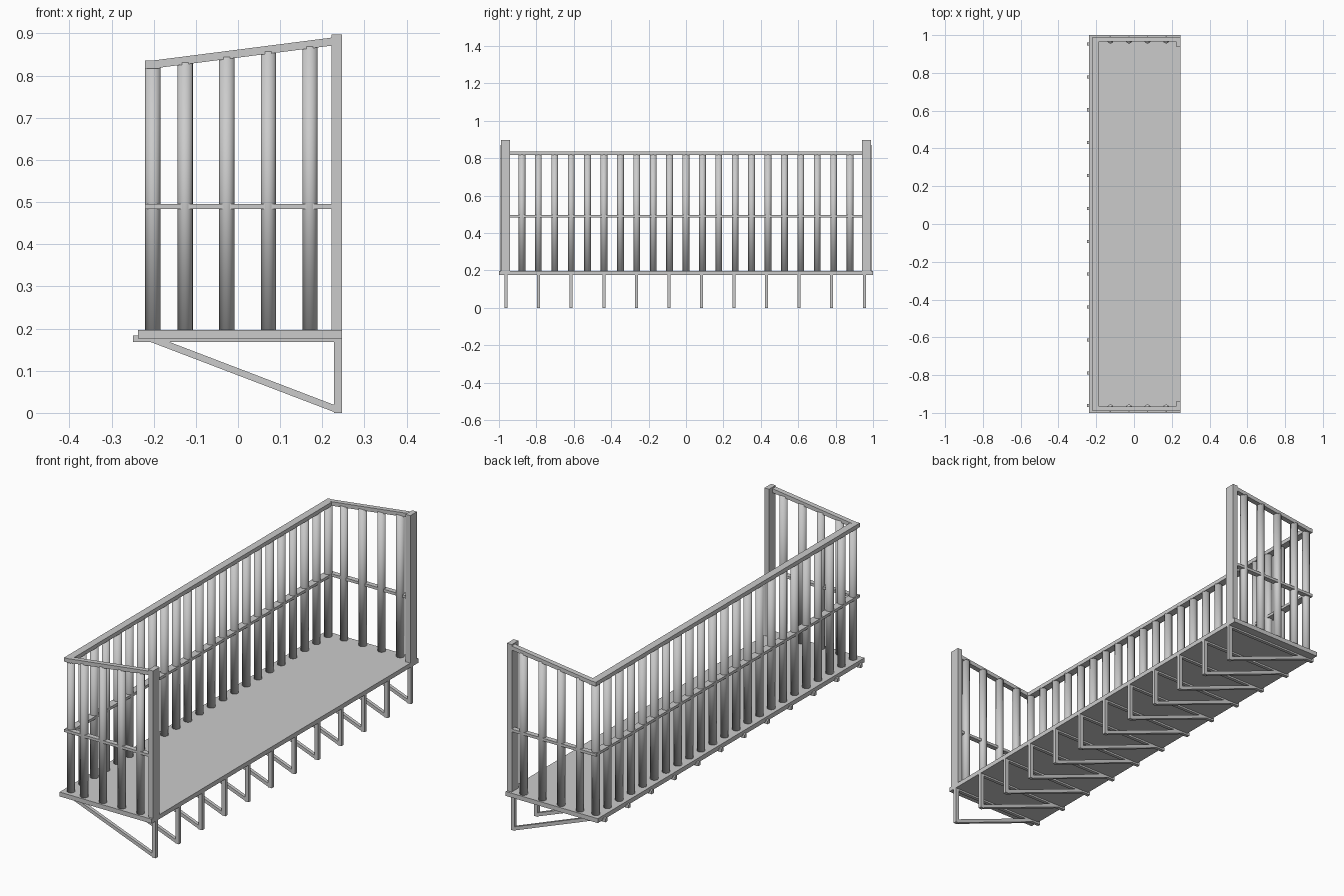
import bpy
import bmesh
from mathutils import Matrix

cube = bpy.data.objects.get("Cube")
if cube:
    bpy.data.objects.remove(cube, do_unlink=True)

# One painted-metal colour
GREY = (0.6, 0.6, 0.6, 1.0)
metal = bpy.data.materials.new("grey_metal")
metal.use_nodes = True
metal.diffuse_color = GREY
metal.node_tree.nodes["Principled BSDF"].inputs["Base Color"].default_value = GREY


def finish(name, bm, smooth=False):
    bmesh.ops.recalc_face_normals(bm, faces=bm.faces)
    for face in bm.faces:
        face.smooth = smooth
    mesh = bpy.data.meshes.new(name)
    bm.to_mesh(mesh)
    bm.free()
    mesh.materials.append(metal)
    obj = bpy.data.objects.new(name, mesh)
    bpy.context.collection.objects.link(obj)
    return obj


def add_prism(bm, outline, y0, y1):
    """Extrude an (x, z) outline along y."""
    face = bm.faces.new([bm.verts.new((x, y0, z)) for x, z in outline])
    side = bmesh.ops.extrude_face_region(bm, geom=[face])["geom"]
    verts = [v for v in side if isinstance(v, bmesh.types.BMVert)]
    bmesh.ops.translate(bm, verts=verts, vec=(0, y1 - y0, 0))


def add_box(bm, x0, x1, y0, y1, z0, z1):
    add_prism(bm, [(x0, z0), (x1, z0), (x1, z1), (x0, z1)], y0, y1)


def box(name, *bounds):
    bm = bmesh.new()
    add_box(bm, *bounds)
    return finish(name, bm)


def add_baluster(bm, x, y, top):
    height = top - DECK_TOP
    bmesh.ops.create_cone(bm, cap_ends=True, segments=16, radius1=0.018, radius2=0.018,
                          depth=height, matrix=Matrix.Translation((x, y, DECK_TOP + height / 2)))


DECK_TOP = 0.197
RAIL_OUT, RAIL_IN = -0.22, -0.185   # long rail in x
SIDE_IN, SIDE_OUT = 0.966, 0.99     # side rail in y
POST_X, BACK_X = 0.222, 0.247

# Deck
box("deck", -0.237, BACK_X, -1, 1, 0.176, DECK_TOP)

# Long rails
box("long_top_rail", RAIL_OUT, RAIL_IN, -SIDE_OUT, SIDE_OUT, 0.817, 0.836)
box("long_middle_rail", RAIL_OUT, RAIL_IN, -SIDE_OUT, SIDE_OUT, 0.483, 0.496)

# Posts and side rails, one set at each end
for end, sign in (("front", -1), ("back", 1)):
    ys = sorted((sign * SIDE_IN, sign * SIDE_OUT))
    box(end + "_post", POST_X, BACK_X, *sorted((sign * 0.94, sign * SIDE_OUT)), DECK_TOP, 0.897)
    box(end + "_middle_rail", RAIL_IN, POST_X, *ys, 0.483, 0.496)
    bm = bmesh.new()
    add_prism(bm, [(-0.2, 0.817), (POST_X, 0.871), (POST_X, 0.89), (-0.2, 0.836)], *ys)
    finish(end + "_sloped_rail", bm)

    # Side balusters reach up to the sloped rail
    bm = bmesh.new()
    for i in range(4):
        x = -0.125 + i * 0.0985
        add_baluster(bm, x, sign * 0.974, 0.822 + (x + 0.2) * 0.128)
    finish(end + "_balusters", bm, smooth=True)

# Long row of balusters, corners included
bm = bmesh.new()
for i in range(-11, 12):
    add_baluster(bm, -0.202, i * 0.0877, 0.82)
finish("long_balusters", bm, smooth=True)

# Triangular support brackets under the deck
for i in range(12):
    y = -0.962 + i * 0.1741
    y0, y1 = y - 0.008, y + 0.008
    bm = bmesh.new()
    add_box(bm, -0.249, BACK_X, y0, y1, 0.168, 0.184)
    add_box(bm, 0.228, BACK_X, y0, y1, 0, 0.168)
    add_prism(bm, [(-0.207, 0.168), (0.228, 0.002), (0.228, 0.019), (-0.162, 0.168)], y0, y1)
    finish("support_bracket_%d" % (i + 1), bm)
